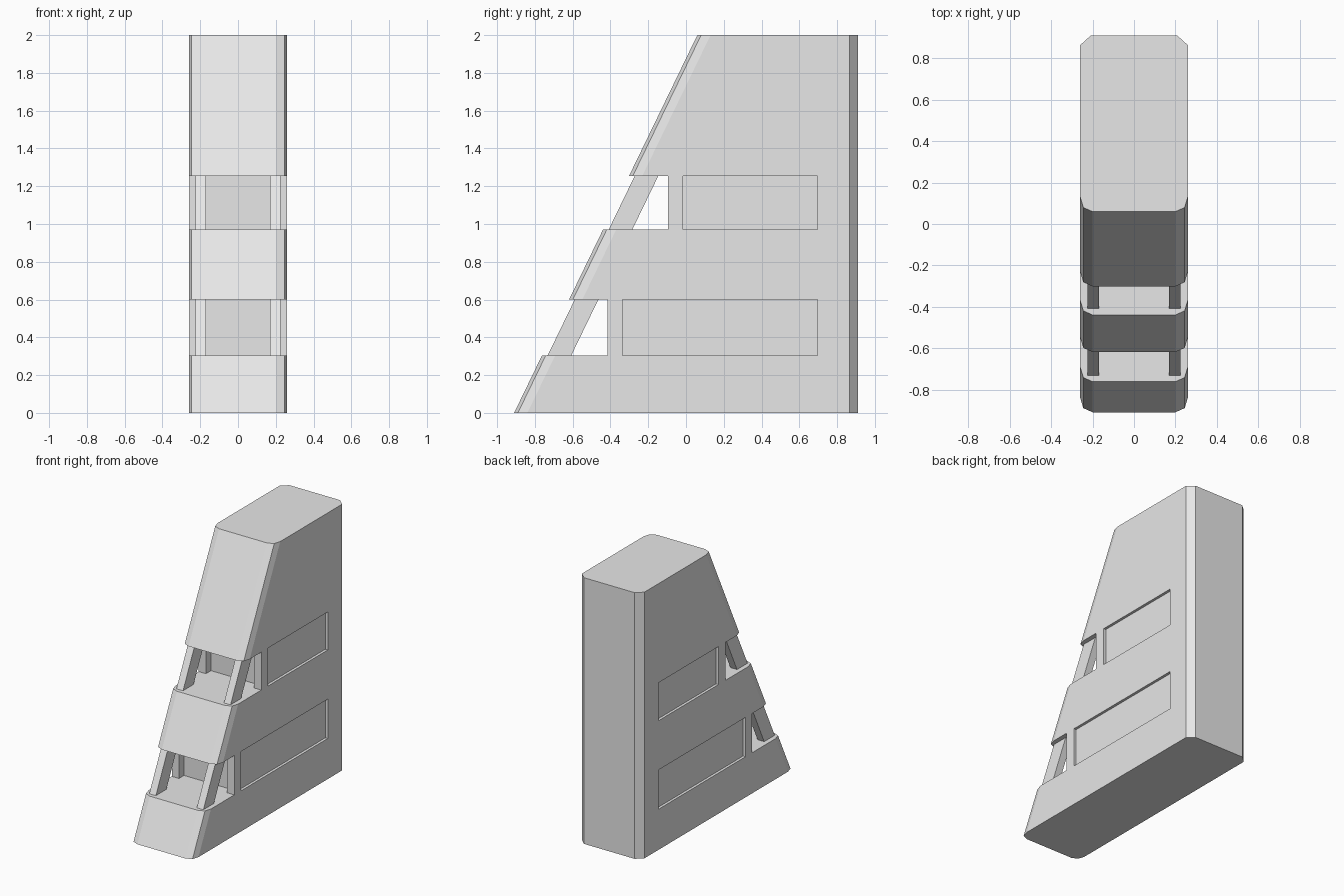
import bpy, bmesh

cube = bpy.data.objects.get("Cube")
if cube:
    bpy.data.objects.remove(cube)

HEIGHT, BACK, HALF = 2.0, 0.91, 0.26


def front_y(z):
    return -BACK + 0.485 * z


def material(name, value):
    mat = bpy.data.materials.new(name)
    mat.use_nodes = True
    mat.diffuse_color = (value, value, value, 1)
    mat.node_tree.nodes["Principled BSDF"].inputs["Base Color"].default_value = (value, value, value, 1)
    return mat


concrete = material("light grey", 0.8)


def leaning_prism(name, z0, z1, section):
    """Prism whose section(z) gives the outline at each end."""
    bm = bmesh.new()
    low, high = [[bm.verts.new((x, y, z)) for x, y in section(z)] for z in (z0, z1)]
    bm.faces.new(low)
    bm.faces.new(high)
    for i in range(len(low)):
        j = (i + 1) % len(low)
        bm.faces.new((low[i], low[j], high[j], high[i]))
    bmesh.ops.recalc_face_normals(bm, faces=bm.faces)
    mesh = bpy.data.meshes.new(name)
    bm.to_mesh(mesh)
    bm.free()
    mesh.materials.append(concrete)
    obj = bpy.data.objects.new(name, mesh)
    bpy.context.collection.objects.link(obj)
    return obj


def body_section(z):
    f = front_y(z)
    half = [(0.2, f), (0.245, f + 0.02), (HALF, f + 0.07), (HALF, BACK - 0.045), (0.21, BACK)]
    return half + [(-x, y) for x, y in reversed(half)]


def cut_box(x0, x1, y0, y1, z0, z1):
    cutter = leaning_prism("cutter", z0, z1, lambda z: [(x0, y0), (x1, y0), (x1, y1), (x0, y1)])
    cutter.hide_render = True
    mod = body.modifiers.new("cut", 'BOOLEAN')
    mod.operation, mod.solver, mod.object = 'DIFFERENCE', 'EXACT', cutter
    cutters.append(cutter)


body = leaning_prism("tower_body", 0, HEIGHT, body_section)
cutters = []

# Each storey: floor, ceiling, back of the balcony, start of the side window
for label, z0, z1, wall, window in (("lower", 0.305, 0.6, -0.415, -0.335),
                                    ("upper", 0.97, 1.255, -0.095, -0.015)):
    cut_box(-0.5, 0.5, -1.2, wall, z0, z1)
    cut_box(-0.2, 0.2, wall - 0.1, wall + 0.06, z0, z1)
    for side, name in ((1, "left"), (-1, "right")):
        xs = sorted((side * 0.24, side * 0.4))
        cut_box(*xs, window, 0.695, z0, z1)

        # Leaning balcony pillars
        def pillar_section(z):
            f = front_y(z)
            a, b = side * 0.17, side * 0.225
            return [(a, f + 0.03), (b, f + 0.03), (b, f + 0.155), (a, f + 0.155)]
        leaning_prism(f"{label}_{name}_pillar", z0, z1, pillar_section)

# Bake the cuts and remove the cutters
bpy.context.view_layer.update()
evaluated = body.evaluated_get(bpy.context.evaluated_depsgraph_get())
carved = bpy.data.meshes.new_from_object(evaluated)
body.modifiers.clear()
body.data = carved
carved.name = "tower_body"
for cutter in cutters:
    bpy.data.objects.remove(cutter)
